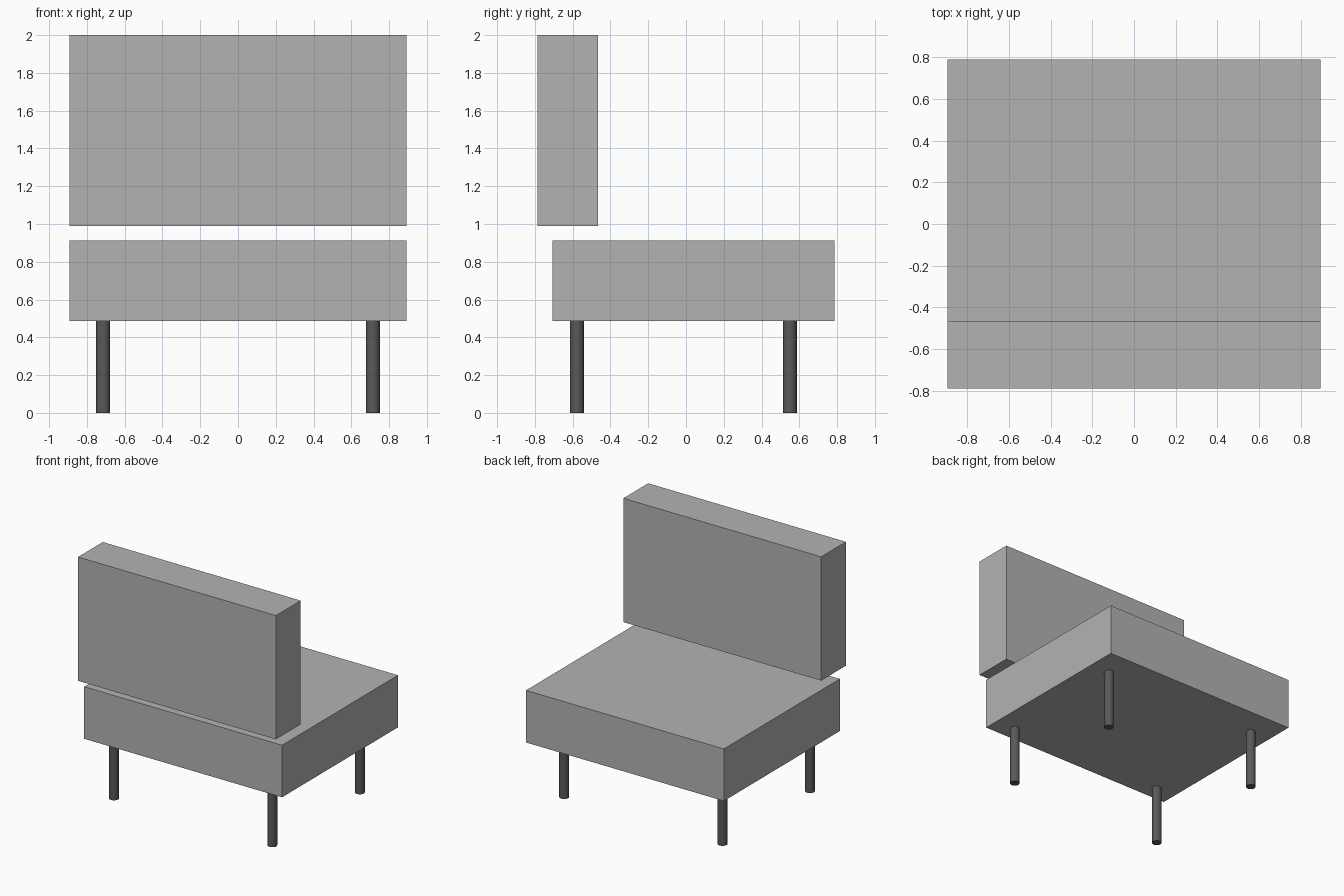
import bpy
import math

if "Cube" in bpy.data.objects:
    bpy.data.objects.remove(bpy.data.objects["Cube"], do_unlink=True)


def make_material(name, value):
    mat = bpy.data.materials.new(name)
    mat.use_nodes = True
    colour = (value, value, value, 1.0)
    mat.diffuse_color = colour
    mat.node_tree.nodes["Principled BSDF"].inputs["Base Color"].default_value = colour
    return mat


fabric = make_material("grey fabric", 0.45)
metal = make_material("dark metal", 0.1)


def cushion(name, low, high):
    """Sharp-edged block between two opposite corners."""
    centre = [(a + b) / 2 for a, b in zip(low, high)]
    bpy.ops.mesh.primitive_cube_add(size=1, location=centre)
    block = bpy.context.object
    block.name = name
    block.scale = [b - a for a, b in zip(low, high)]
    bpy.ops.object.transform_apply(location=False, rotation=False, scale=True)
    block.data.materials.append(fabric)


# Upholstered blocks: the backrest floats just above the seat
HALF_WIDTH = 0.893
SEAT_BOTTOM = 0.487
cushion("seat", (-HALF_WIDTH, -0.708, SEAT_BOTTOM), (HALF_WIDTH, 0.787, 0.912))
cushion("backrest", (-HALF_WIDTH, -0.787, 0.99), (HALF_WIDTH, -0.467, 2.0))

# Four round legs
for side, x in (("right", -0.714), ("left", 0.714)):
    for end, y in (("front", -0.578), ("back", 0.55)):
        bpy.ops.mesh.primitive_cylinder_add(
            vertices=32, radius=0.037, depth=SEAT_BOTTOM,
            location=(x, y, SEAT_BOTTOM / 2))
        leg = bpy.context.object
        leg.name = f"{end}_{side}_leg"
        leg.data.materials.append(metal)
        bpy.ops.object.shade_smooth_by_angle(angle=math.radians(30))
